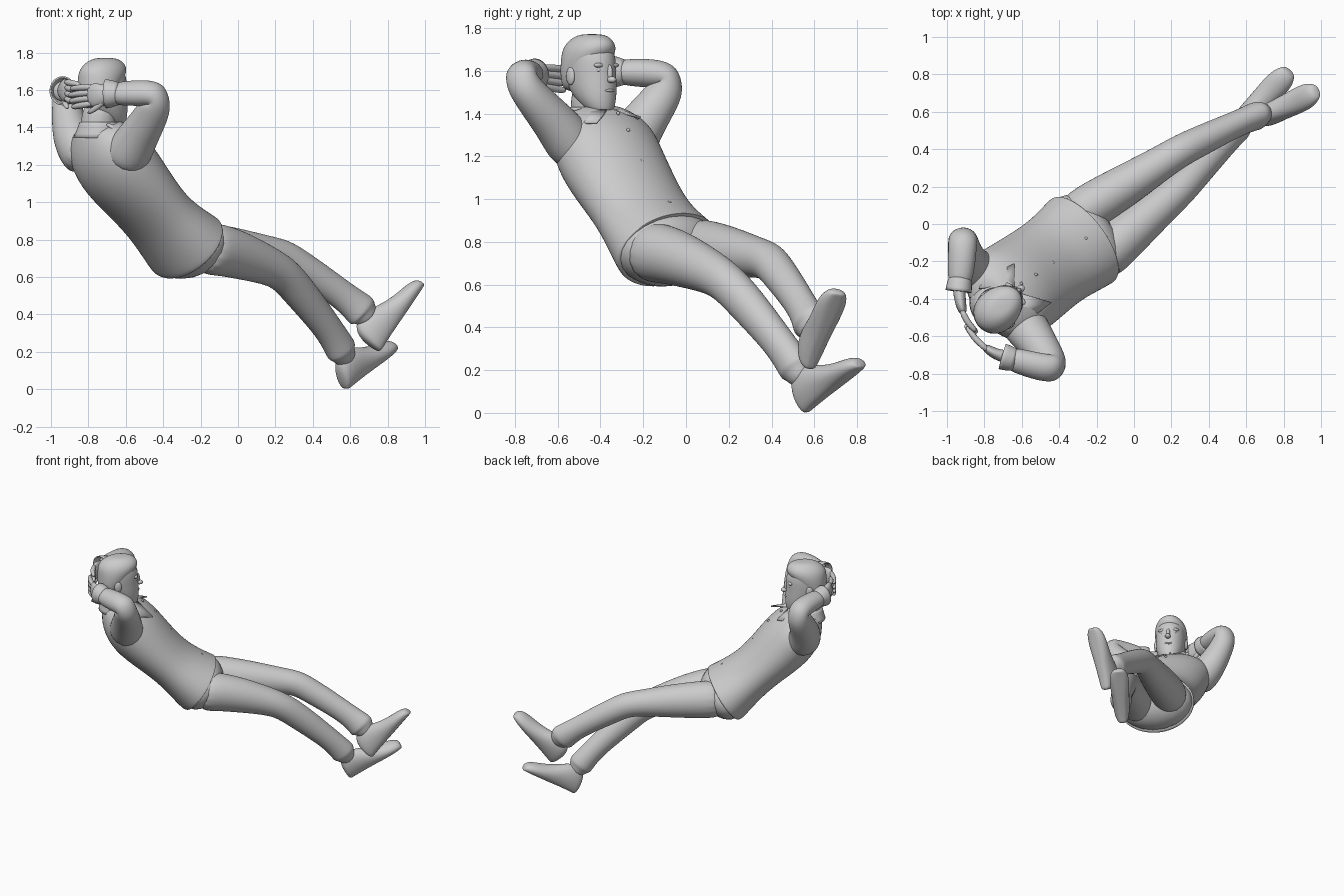
import bpy, bmesh, math
from mathutils import Vector

V = Vector
UP = V((0, 0, 1))
FWD = V((0.81, 0.59, 0)).normalized()      # way the body faces
LEFT = UP.cross(FWD)
FACE = V((0.74, 0.67, 0)).normalized()     # way the head faces
FACE_L = UP.cross(FACE)


def finish(name, bm, subsurf=2):
    bmesh.ops.recalc_face_normals(bm, faces=bm.faces)
    me = bpy.data.meshes.new(name)
    bm.to_mesh(me)
    bm.free()
    for p in me.polygons:
        p.use_smooth = True
    ob = bpy.data.objects.new(name, me)
    bpy.context.collection.objects.link(ob)
    if subsurf:
        ob.modifiers.new("smooth", "SUBSURF").levels = subsurf
        ob.modifiers["smooth"].render_levels = subsurf
    return ob


def loft(name, secs, side, axis=None, n=16, subsurf=2, caps=True, flat=1.0):
    """Skin ellipses: each section is (centre, half width along side, half depth)."""
    bm, rings = bmesh.new(), []
    pts = [V(s[0]) for s in secs]
    for i, (c, w, d) in enumerate(secs):
        t = axis or (pts[min(i + 1, len(pts) - 1)] - pts[max(i - 1, 0)]).normalized()
        a = (side - t * side.dot(t)).normalized()
        b = t.cross(a)
        ring = []
        for k in range(n):
            q = 2 * math.pi * k / n
            ring.append(bm.verts.new(pts[i] + a * w * math.cos(q) + b * d * max(-flat, math.sin(q))))
        rings.append(ring)
    for r0, r1 in zip(rings, rings[1:]):
        for k in range(n):
            bm.faces.new((r0[k], r0[(k + 1) % n], r1[(k + 1) % n], r1[k]))
    if caps:
        bm.faces.new(rings[0])
        bm.faces.new(rings[-1])
    return finish(name, bm, subsurf)


def blob(name, c, size, x=FACE, y=FACE_L, z=UP):
    """Ellipsoid with its own axes."""
    bm = bmesh.new()
    bmesh.ops.create_uvsphere(bm, u_segments=20, v_segments=12, radius=1)
    for v in bm.verts:
        v.co = V(c) + x * v.co.x * size[0] + y * v.co.y * size[1] + z * v.co.z * size[2]
    return finish(name, bm, 0)


# Shirt body, neck opening down to hem
torso = [((-.755, -.43, 1.415), .11, .10), ((-.745, -.425, 1.385), .19, .12), ((-.715, -.40, 1.30), .275, .18),
         ((-.64, -.355, 1.18), .275, .21), ((-.535, -.28, 1.05), .265, .185), ((-.435, -.205, .93), .255, .17),
         ((-.35, -.145, .84), .268, .19), ((-.283, -.093, .772), .282, .212), ((-.274, -.086, .763), .282, .212),
         ((-.266, -.08, .757), .272, .202)]
loft("shirt_body", torso, LEFT, n=20)

# Shirt buttons along the front
for i in range(2, 7):
    p, q = V(torso[i][0]), V(torso[i + 1][0])
    t = (q - p).normalized()
    out = LEFT.cross(t)
    out = out if out.dot(FWD) > 0 else -out
    blob("shirt_button", p + out * (torso[i][2] - .006), (.008, .009, .009), out, LEFT, t)

# Trouser seat
slope = V((.62, .45, -.64)).normalized()
blob("trouser_seat", (-.27, -.085, .765), (.15, .27, .19), slope, LEFT, slope.cross(LEFT))

# Trouser legs, left crossing over right
legs = {
    "left": [((-.36, .01, .775), .13, .14), ((-.2, .115, .765), .128, .138), ((0, .235, .745), .11, .118),
             ((.15, .33, .728), .093, .096), ((.245, .39, .712), .088, .092), ((.325, .43, .66), .085, .09),
             ((.45, .49, .58), .077, .084), ((.57, .545, .495), .07, .08), ((.635, .572, .44), .075, .092),
             ((.665, .58, .415), .076, .098), ((.675, .583, .405), .06, .08), ((.71, .587, .36), .045, .055)],
    "right": [((-.21, -.21, .755), .14, .145), ((-.1, -.11, .748), .135, .142), ((.03, .0, .71), .118, .128),
              ((.16, .11, .662), .10, .106), ((.24, .18, .62), .093, .097), ((.30, .245, .555), .09, .097),
              ((.39, .34, .445), .082, .09), ((.485, .44, .322), .075, .08), ((.535, .495, .24), .076, .087),
              ((.555, .515, .205), .077, .09), ((.56, .52, .195), .062, .075), ((.59, .55, .14), .045, .05)]}
for s, secs in legs.items():
    loft(s + "_trouser_leg", secs, LEFT)

# Shoes: heel point, toe point, ankle point
shoe = [(-.03, .12, .035), (.04, .20, .052), (.2, .215, .06), (.36, .185, .062), (.52, .14, .066),
        (.70, .108, .071), (.86, .088, .068), (.96, .068, .05), (1.0, .045, .03)]
for s, heel, toe, ankle in (("left", (.77, .58, .20), (1.0, .715, .555), (.66, .58, .42)),
                            ("right", (.58, .57, -.008), (.84, .83, .21), (.56, .52, .22))):
    h, t = V(heel), V(toe)
    d = (t - h).normalized()
    up = V(ankle) - h
    up = (up - d * up.dot(d)).normalized()
    side = up.cross(d)
    loft(s + "_shoe", [(h + (t - h) * a + up * (hh * .46 + .004), w, hh / 2) for a, hh, w in shoe],
         side, axis=d, flat=.85)

# Sleeves: shoulder, elbow, cuff
arms = {
    "left": [((-.80, -.29, 1.20), .11, .12), ((-.85, -.25, 1.28), .12, .125), ((-.892, -.20, 1.36), .105, .11),
             ((-.91, -.125, 1.46), .088, .093), ((-.915, -.085, 1.53), .08, .085), ((-.915, -.085, 1.575), .077, .073),
             ((-.918, -.15, 1.588), .078, .07), ((-.925, -.25, 1.592), .072, .065), ((-.935, -.335, 1.595), .062, .057)],
    "right": [((-.62, -.50, 1.20), .11, .12), ((-.575, -.555, 1.28), .12, .125), ((-.53, -.615, 1.36), .105, .11),
              ((-.462, -.71, 1.465), .088, .093), ((-.435, -.765, 1.54), .08, .085), ((-.435, -.772, 1.578), .077, .073),
              ((-.50, -.765, 1.585), .078, .07), ((-.60, -.738, 1.582), .072, .065), ((-.68, -.715, 1.58), .062, .057)]}
for s, secs in arms.items():
    p = [V(c[0]) for c in secs]
    bend = (p[4] - p[2]).cross(p[8] - p[5]).normalized()
    loft(s + "_sleeve", secs, bend)
    # Turned-back cuff
    d = (p[8] - p[7]).normalized()
    cuff = loft(s + "_cuff", [(p[8] - d * .05, .06, .06), (p[8] - d * .01, .074, .07), (p[8] + d * .025, .08, .072)],
                UP, caps=False, subsurf=1)
    cuff.modifiers.new("thickness", "SOLIDIFY").thickness = .008

# Hands clasped behind the head: wrist, knuckles, finger bend, tips
hands = {"left": ((-.937, -.33, 1.595), (-.925, -.45, 1.60), (-.895, -.52, 1.59), (-.835, -.585, 1.575)),
         "right": ((-.67, -.715, 1.58), (-.77, -.685, 1.572), (-.845, -.62, 1.565), (-.905, -.535, 1.555))}
for s, path in hands.items():
    w, k, b, e = map(V, path)
    loft(s + "_palm", [(w, .045, .036), (w.lerp(k, .4), .05, .034), (w.lerp(k, .8), .068, .03),
                       (k.lerp(b, .5), .064, .022)], UP, n=12)
    for i in range(4):
        o = UP * (.048 - .032 * i)
        tip = b.lerp(e, (.85, 1, .95, .7)[i])
        loft(s + "_finger", [(k + o * .9, .018, .018), (b + o, .019, .019), (b.lerp(tip, .6) + o * 1.03, .0175, .017),
                             (tip + o * 1.03, .012, .012)], UP, n=8, subsurf=1)
    m = w.lerp(k, .35)
    loft(s + "_thumb", [(m - UP * .02, .02, .02), (w.lerp(k, .85) - UP * .07, .018, .018),
                        (k.lerp(b, .5) - UP * .095, .012, .012)], UP, n=8, subsurf=1)

# Neck
loft("neck", [((-.755, -.435, 1.34), .11, .11), ((-.745, -.445, 1.43), .092, .095), ((-.735, -.455, 1.54), .088, .092)], LEFT)

# Head
HC = V((-.722, -.452, 0))


def head_pt(fwd, left, z):
    return HC + FACE * fwd + FACE_L * left + UP * z


def stack(name, rows):
    return loft(name, [(head_pt(f, 0, z), w, d) for z, f, w, d in rows], FACE_L, axis=UP, n=20)


stack("head", [(1.40, .088, .04, .045), (1.425, .072, .068, .072), (1.47, .045, .09, .105), (1.52, .022, .102, .128),
               (1.58, .003, .108, .142), (1.65, .0, .11, .145), (1.70, -.003, .102, .13), (1.74, -.005, .075, .09)])
# Hair: cap with a raised front
stack("hair", [(1.50, -.075, .075, .055), (1.55, -.055, .104, .088), (1.60, -.04, .114, .107), (1.655, -.018, .118, .128),
               (1.70, .0, .113, .144), (1.735, .01, .096, .128), (1.762, .016, .066, .092), (1.772, .018, .036, .045)])
blob("nose_bridge", head_pt(.138, 0, 1.588), (.02, .014, .042))
blob("nose_tip", head_pt(.156, 0, 1.558), (.024, .02, .016))
blob("upper_lip", head_pt(.136, 0, 1.508), (.017, .032, .009))
blob("lower_lip", head_pt(.132, 0, 1.492), (.017, .028, .010))
blob("chin", head_pt(.112, 0, 1.438), (.028, .036, .028))
for sgn in (-1, 1):
    blob("brow", head_pt(.119, sgn * .044, 1.626), (.016, .032, .012))
    blob("eye", head_pt(.112, sgn * .043, 1.603), (.018, .02, .011))
    blob("ear", head_pt(-.012, sgn * .108, 1.575), (.026, .014, .042))

# Collar band and two pointed flaps
band = loft("collar_band", [((-.75, -.43, 1.345), .14, .13), ((-.745, -.435, 1.39), .122, .118),
                            ((-.74, -.44, 1.43), .108, .108)], LEFT, axis=UP, caps=False, subsurf=1)
band.modifiers.new("thickness", "SOLIDIFY").thickness = .008
flaps = {"left": [(-.83, -.34, 1.42), (-.70, -.33, 1.43), (-.64, -.34, 1.42), (-.64, -.21, 1.385), (-.80, -.29, 1.36)],
         "right": [(-.70, -.55, 1.42), (-.64, -.45, 1.43), (-.61, -.37, 1.42), (-.44, -.42, 1.36), (-.62, -.56, 1.36)]}
for s, pts in flaps.items():
    bm = bmesh.new()
    v = [bm.verts.new(p) for p in pts]
    for f in ((0, 1, 4), (1, 3, 4), (1, 2, 3)):
        bm.faces.new([v[i] for i in f])
    flap = finish(s + "_collar_flap", bm, 0)
    flap.modifiers.new("thickness", "SOLIDIFY").thickness = .01
